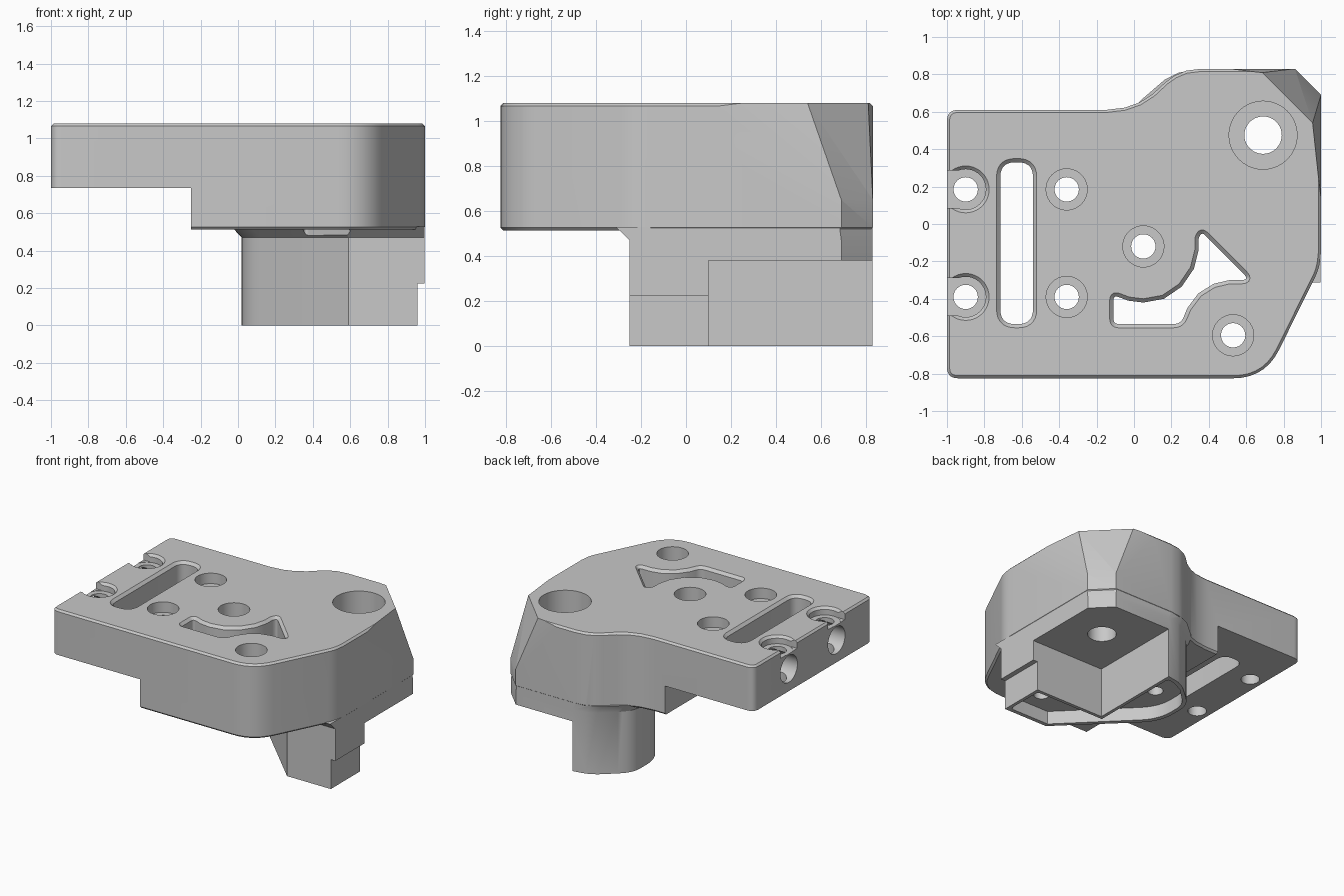
import bpy, bmesh, math
from mathutils import Vector

cube = bpy.data.objects.get("Cube")
if cube:
    bpy.data.objects.remove(cube, do_unlink=True)

SHADE = (0.58, 0.58, 0.58, 1)
grey = bpy.data.materials.new("machined_grey")
grey.use_nodes = True
grey.diffuse_color = SHADE
grey.node_tree.nodes["Principled BSDF"].inputs["Base Color"].default_value = SHADE


def rounded(corners, steps=7):
    """Corners are (x, y) or (x, y, setback); a setback rounds the corner."""
    pts, n = [], len(corners)
    for i, c in enumerate(corners):
        p = Vector(c[:2])
        if len(c) < 3:
            pts.append(p)
            continue
        a = p + (Vector(corners[i - 1][:2]) - p).normalized() * c[2]
        b = p + (Vector(corners[(i + 1) % n][:2]) - p).normalized() * c[2]
        for k in range(steps + 1):
            t = k / steps
            pts.append(a * (1 - t) ** 2 + p * 2 * t * (1 - t) + b * t * t)
    return pts


def circle(x, y, r, n=40):
    return [Vector((x + r * math.cos(2 * math.pi * k / n),
                    y + r * math.sin(2 * math.pi * k / n))) for k in range(n)]


def offset(pts, d):
    out, n = [], len(pts)
    for i, p in enumerate(pts):
        e1 = (p - pts[i - 1]).normalized()
        e2 = (pts[(i + 1) % n] - p).normalized()
        n1, n2 = Vector((e1.y, -e1.x)), Vector((e2.y, -e2.x))
        out.append(p + (n1 + n2) * d / max(0.4, 1 + n1.dot(n2)))
    return out


def loft(name, sections):
    """Solid through matching counterclockwise outlines, given as (z, points)."""
    bm = bmesh.new()
    rings = [[bm.verts.new((p.x, p.y, z)) for p in pts] for z, pts in sections]
    n = len(rings[0])
    bm.faces.new(rings[0][::-1])
    bm.faces.new(rings[-1])
    for lo, hi in zip(rings, rings[1:]):
        for i in range(n):
            j = (i + 1) % n
            bm.faces.new((lo[i], lo[j], hi[j], hi[i]))
    mesh = bpy.data.meshes.new(name)
    bm.to_mesh(mesh)
    bm.free()
    obj = bpy.data.objects.new(name, mesh)
    bpy.context.collection.objects.link(obj)
    return obj


def combine(target, tool, operation="DIFFERENCE"):
    mod = target.modifiers.new(tool.name, "BOOLEAN")
    mod.operation, mod.solver, mod.object = operation, "EXACT", tool
    bpy.ops.object.select_all(action="DESELECT")
    bpy.context.view_layer.objects.active = target
    target.select_set(True)
    bpy.ops.object.modifier_apply(modifier=mod.name)
    bpy.data.objects.remove(tool, do_unlink=True)


def cut_shape(target, pts, lo, hi):
    combine(target, loft("shape_cutter", [(lo, pts), (hi, pts)]))


def cut_box(target, lo, hi):
    pts = rounded([(lo[0], lo[1]), (hi[0], lo[1]), (hi[0], hi[1]), (lo[0], hi[1])])
    cut_shape(target, pts, lo[2], hi[2])


TOP, BEV = 1.08, 0.014

# Main housing with chamfered rims
outline = rounded([(-1, -0.825, 0.06), (0.7, -0.825, 0.17), (0.99, -0.24, 0.05),
                   (1, -0.15), (1, 0.69), (0.86, 0.83), (0.36, 0.83), (0.28, 0.82),
                   (0.22, 0.795), (0.17, 0.76), (0.1, 0.695), (0.03, 0.65),
                   (-0.05, 0.622), (-0.15, 0.61), (-1, 0.61, 0.06)])
inner = offset(outline, -BEV)
housing = loft("housing", [(0.513, inner), (0.513 + BEV, outline),
                           (TOP - BEV, outline), (TOP, inner)])

# Sloping facets on the back corner, each cut by a tilted block
facets = [((0.955, 0.54, TOP), (1, 0.69, 0.65), (0.86, 0.83, 0.65)),
          ((0.955, 0.54, TOP), (1, 0.69, 0.65), (1, 0.12, TOP)),
          ((0.68, 0.81, TOP), (0.86, 0.83, 0.65), (0.5, 0.83, TOP))]
for tri in facets:
    a, b, c = map(Vector, tri)
    normal = (b - a).cross(c - a).normalized()
    if normal.x + normal.y < 0:
        normal = -normal
    bpy.ops.mesh.primitive_cube_add(size=2, location=a + normal,
                                    rotation=normal.to_track_quat("Z", "Y").to_euler())
    combine(housing, bpy.context.object)

# Thin side of the plate
cut_box(housing, (-2, -2, 0), (-0.25, 2, 0.735))

# Leg, flaring into the housing
leg_outline = rounded([(0.59, -0.25), (0.998, -0.25), (0.998, 0.69), (0.86, 0.828),
                       (0.38, 0.828), (0.28, 0.81), (0.21, 0.775), (0.1, 0.68),
                       (0.02, 0.6, 0.08), (0.02, 0.31, 0.14)])
pivot = Vector((0.998, 0.828))
flare = [pivot + (p - pivot) * 1.058 for p in leg_outline]
leg = loft("leg", [(0, leg_outline), (0.47, leg_outline), (0.53, flare)])
cut_box(leg, (0.38, 0.1, -1), (2, 2, 0.38))
cut_box(leg, (0.96, -1, -1), (2, 2, 0.225))

# Shallow recess and blind screw holes under the leg
recess = rounded([(0.6, -0.22), (0.935, -0.22, 0.03), (0.935, 0.075, 0.03), (0.355, 0.075),
                  (0.355, 0.795, 0.03), (0.28, 0.775), (0.2, 0.735),
                  (0.05, 0.59, 0.07), (0.05, 0.33, 0.13)])
cut_shape(leg, recess, -0.1, 0.1)
for x, y in ((0.78, -0.07), (0.21, 0.48)):
    cut_shape(leg, circle(x, y, 0.055), 0.05, 0.3)
combine(housing, leg, "UNION")

# Long slot and curved window, both with chamfered rims
slot = rounded([(-0.715, -0.535, 0.08), (-0.54, -0.535, 0.08),
                (-0.54, 0.33, 0.08), (-0.715, 0.33, 0.08)])
window = rounded([(-0.11, -0.535, 0.03), (0.25, -0.535, 0.04), (0.285, -0.45), (0.345, -0.37),
                  (0.425, -0.32), (0.51, -0.3), (0.62, -0.3, 0.05), (0.36, -0.04, 0.03),
                  (0.345, -0.08), (0.345, -0.14), (0.32, -0.24), (0.255, -0.335),
                  (0.16, -0.4), (0.05, -0.42), (-0.03, -0.41), (-0.11, -0.38, 0.03)])
for shape in (slot, window):
    wide = offset(shape, 0.03)
    combine(housing, loft("window_cutter", [(0.3, shape), (TOP - 0.02, shape),
                                            (TOP + 0.01, wide), (TOP + 0.1, wide)]))

# Counterbored holes: x, y, hole radius, bore radius, floor height
holes = [(0.69, 0.475, 0.1, 0.182, 0.55), (0.05, -0.12, 0.065, 0.11, 0.75),
         (0.53, -0.595, 0.065, 0.11, 0.75), (-0.36, 0.185, 0.065, 0.11, 1.0),
         (-0.36, -0.39, 0.065, 0.11, 1.0)]
for x, y, r, bore, floor in holes:
    cut_shape(housing, circle(x, y, r), 0.2, 1.2)
    cut_shape(housing, circle(x, y, bore), floor, 1.2)

# Edge holes with open notches and cross bores
for y in (0.185, -0.39):
    cut_shape(housing, circle(-0.9, y, 0.065), 0.5, 1.2)
    ring, rim = circle(-0.9, y, 0.108), circle(-0.9, y, 0.135)
    combine(housing, loft("bore_cutter", [(1.02, ring), (TOP - 0.018, ring),
                                          (TOP + 0.01, rim), (1.2, rim)]))
    cut_box(housing, (-1.2, y - 0.1, 1.023), (-0.91, y + 0.1, 1.2))
    bpy.ops.mesh.primitive_cylinder_add(vertices=40, radius=0.103, depth=0.4,
                                        location=(-1, y, 0.905),
                                        rotation=(0, math.pi / 2, 0))
    combine(housing, bpy.context.object)

# Finish
housing.data.materials.clear()
housing.data.materials.append(grey)
for face in housing.data.polygons:
    face.material_index = 0
bpy.ops.object.select_all(action="DESELECT")
housing.select_set(True)
bpy.context.view_layer.objects.active = housing
bpy.ops.object.shade_smooth_by_angle(angle=math.radians(25))
